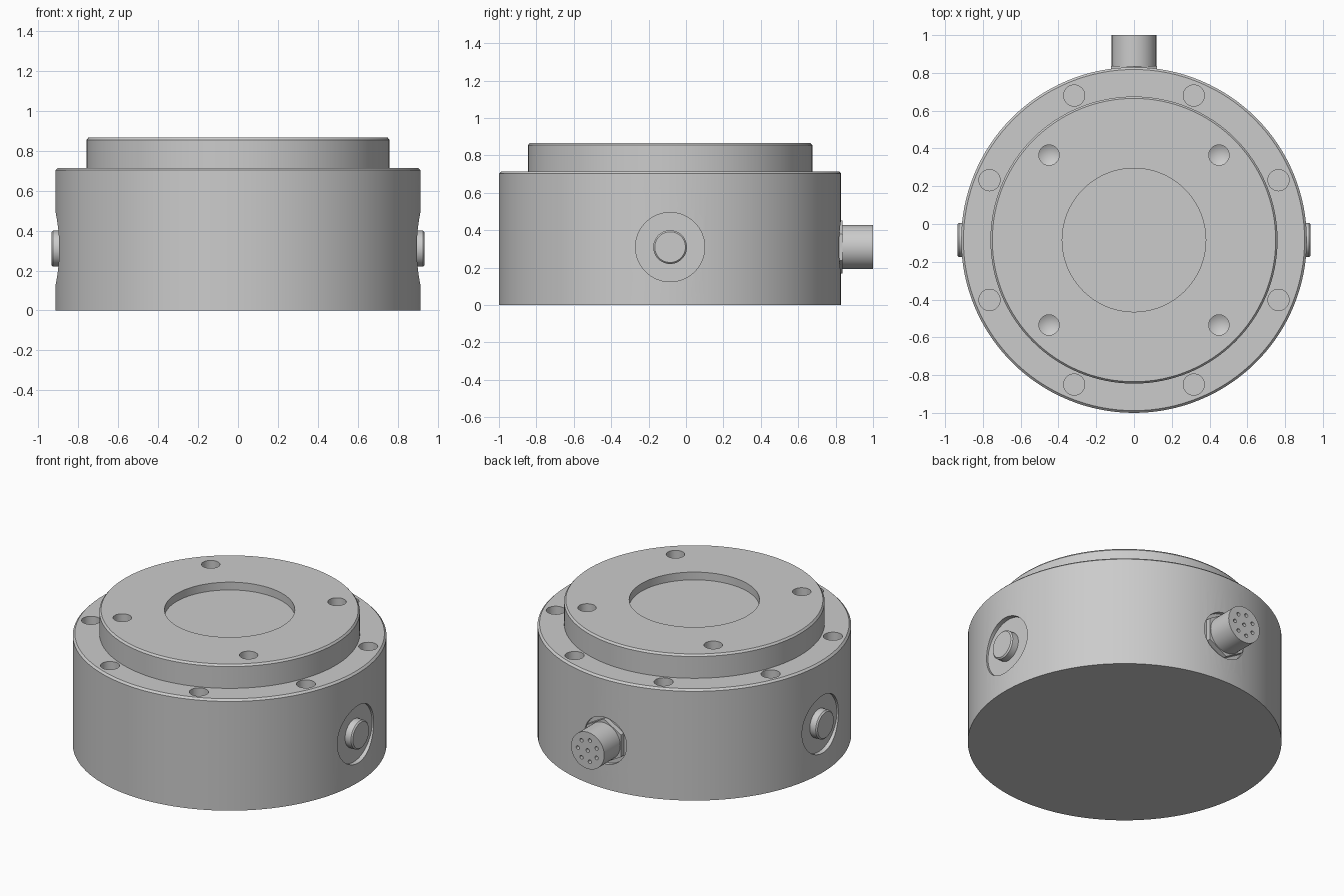
import bpy, bmesh
from math import pi, sin, cos, radians
from mathutils import Matrix, Vector

if "Cube" in bpy.data.objects:
    bpy.data.objects.remove(bpy.data.objects["Cube"])

CY = -0.085          # y of the housing axis
PORT_Z = 0.31        # height of side ports and connector


def lathe(bm, profile, matrix, seg=96, start=0.0):
    """Revolve a closed-on-axis (radius, height) profile into bm."""
    rings = []
    for r, h in profile:
        n = 1 if r == 0 else seg
        rings.append([bm.verts.new(matrix @ Vector((
            r * cos(start + 2 * pi * i / seg), r * sin(start + 2 * pi * i / seg), h)))
            for i in range(n)])
    for a, b in zip(rings, rings[1:]):
        for i in range(seg):
            j = (i + 1) % seg
            if len(a) == 1:
                bm.faces.new((a[0], b[j], b[i]))
            elif len(b) == 1:
                bm.faces.new((a[i], a[j], b[0]))
            else:
                bm.faces.new((a[i], a[j], b[j], b[i]))


def finish(bm, name):
    bmesh.ops.recalc_face_normals(bm, faces=bm.faces)
    mesh = bpy.data.meshes.new(name)
    bm.to_mesh(mesh)
    bm.free()
    obj = bpy.data.objects.new(name, mesh)
    bpy.context.collection.objects.link(obj)
    return obj


def select(obj):
    bpy.ops.object.select_all(action='DESELECT')
    obj.select_set(True)
    bpy.context.view_layer.objects.active = obj


def smooth(obj):
    select(obj)
    bpy.ops.object.shade_smooth_by_angle(angle=radians(30))


def cut(obj, cutter):
    mod = obj.modifiers.new("holes", 'BOOLEAN')
    mod.operation = 'DIFFERENCE'
    mod.solver = 'EXACT'
    mod.object = cutter
    cutter.hide_render = True
    select(obj)
    bpy.ops.object.modifier_apply(modifier=mod.name)
    bpy.data.objects.remove(cutter)


def plug_profile(r, h0, h1, bevel=0.0):
    top = [(r - bevel, h1)] if bevel else []
    return [(0, h0), (r, h0), (r, h1 - bevel)] + top + [(0, h1)]


def at(x, y, z):
    return Matrix.Translation((x, CY + y, z))


right = at(0, 0, PORT_Z) @ Matrix.Rotation(pi / 2, 4, 'Y')
left = at(0, 0, PORT_Z) @ Matrix.Rotation(-pi / 2, 4, 'Y')
back = at(0, 0, PORT_Z) @ Matrix.Rotation(-pi / 2, 4, 'X')

# Stepped round housing with chamfered edges
bm = bmesh.new()
lathe(bm, [(0, 0), (0.915, 0), (0.915, 0.703), (0.903, 0.715), (0.76, 0.715),
           (0.76, 0.855), (0.75, 0.867), (0, 0.867)], at(0, 0, 0), 128)
housing = finish(bm, "housing")

# Cutters: top recess, drilled holes, flange holes, side spot faces
bm = bmesh.new()
lathe(bm, plug_profile(0.38, 0.817, 1.0), at(0, 0, 0))
for i in range(4):
    a = pi / 4 + i * pi / 2
    lathe(bm, [(0, 0.68), (0.054, 0.712), (0.054, 1.0), (0, 1.0)],
          at(0.636 * cos(a), 0.636 * sin(a), 0), 32)
for i in range(8):
    a = pi / 8 + i * pi / 4
    lathe(bm, plug_profile(0.056, 0.5, 0.8), at(0.828 * cos(a), 0.828 * sin(a), 0), 32)
for side in (right, left):
    lathe(bm, plug_profile(0.185, 0.885, 1.1), side, 64)
lathe(bm, plug_profile(0.15, 0.89, 1.1), back, 64)
cut(housing, finish(bm, "hole_cutter"))
smooth(housing)

# Plugs in the side spot faces
for name, side in (("right_plug", right), ("left_plug", left)):
    bm = bmesh.new()
    lathe(bm, plug_profile(0.09, 0.88, 0.935, 0.008), side, 48)
    smooth(finish(bm, name))

# Hexagonal nut at the connector base
bm = bmesh.new()
lathe(bm, plug_profile(0.142, 0.885, 0.922), back, 6, pi / 6)
finish(bm, "connector_nut")

# Cable connector with pin sockets in its end
bm = bmesh.new()
lathe(bm, plug_profile(0.118, 0.885, 1.085), back, 48)
connector = finish(bm, "connector")
bm = bmesh.new()
spots = [(0, 0)] + [(0.07 * cos(2 * pi * i / 7), 0.07 * sin(2 * pi * i / 7)) for i in range(7)]
for x, y in spots:
    lathe(bm, plug_profile(0.012, 1.045, 1.12), back @ Matrix.Translation((x, y, 0)), 16)
cut(connector, finish(bm, "pin_cutter"))
smooth(connector)
